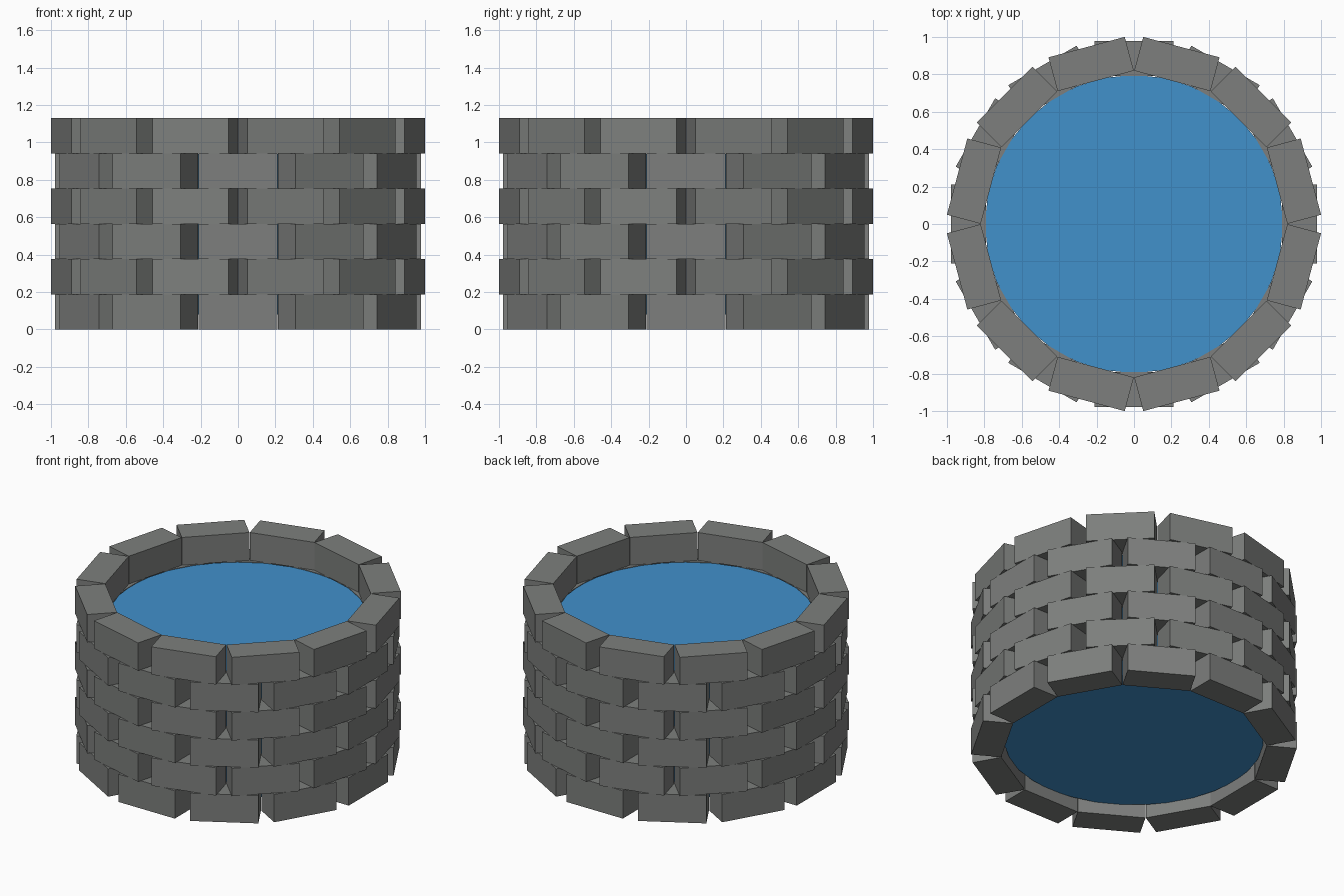
import bpy, bmesh, math
from mathutils import Matrix, Vector

cube = bpy.data.objects.get("Cube")
if cube:
    bpy.data.objects.remove(cube, do_unlink=True)

LAYERS, BRICKS = 6, 12
HEIGHT = 1.13
INNER, OUTER, WIDTH = 0.792, 0.979, 0.422


def make_material(name, rgb):
    mat = bpy.data.materials.new(name)
    mat.use_nodes = True
    mat.diffuse_color = (*rgb, 1)
    mat.node_tree.nodes["Principled BSDF"].inputs["Base Color"].default_value = (*rgb, 1)
    return mat


def make_object(name, bm, mat):
    mesh = bpy.data.meshes.new(name)
    bm.to_mesh(mesh)
    bm.free()
    mesh.materials.append(mat)
    obj = bpy.data.objects.new(name, mesh)
    bpy.context.collection.objects.link(obj)
    return obj


stone = make_material("stone grey", (0.205, 0.212, 0.205))
blue = make_material("water blue", (0.053, 0.282, 0.6))

# Stone courses: rings of blocks, each course turned by half a block
course = HEIGHT / LAYERS
step = 2 * math.pi / BRICKS
size = Matrix.Diagonal((OUTER - INNER, WIDTH, course, 1))
for layer in range(LAYERS):
    bm = bmesh.new()
    centre = Vector(((INNER + OUTER) / 2, 0, (layer + 0.5) * course))
    for i in range(BRICKS):
        turn = Matrix.Rotation((i + layer % 2 / 2) * step, 4, "Z")
        bmesh.ops.create_cube(bm, size=1, matrix=turn @ Matrix.Translation(centre) @ size)
    make_object(f"stone_course_{layer + 1}", bm, stone)

# Water filling the well
bottom, top = 0.08, 0.938
bm = bmesh.new()
bmesh.ops.create_cone(bm, cap_ends=True, segments=32, radius1=0.797, radius2=0.797,
                      depth=top - bottom,
                      matrix=Matrix.Translation((0, 0, (top + bottom) / 2)))
make_object("water", bm, blue)
